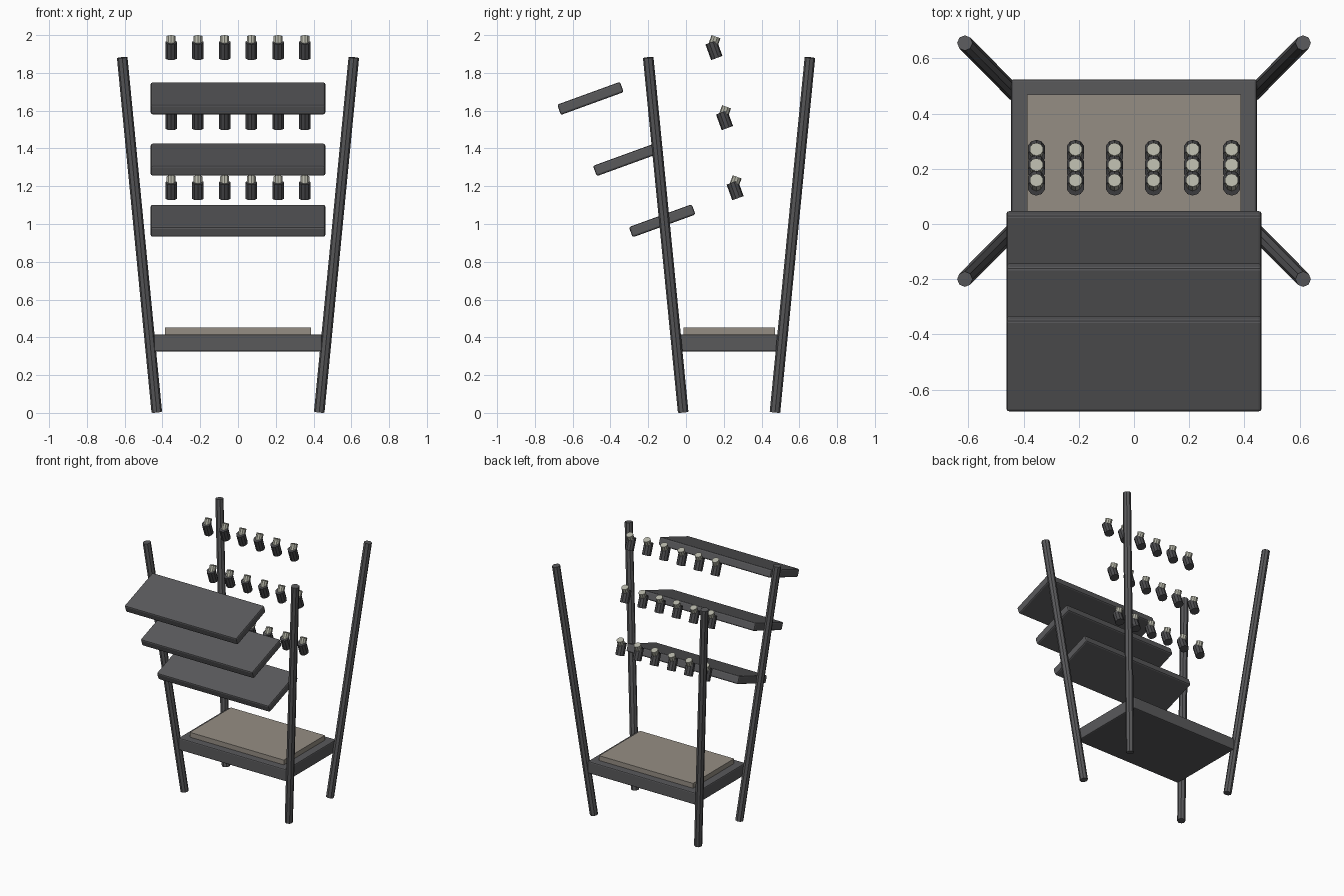
import bpy, math
from mathutils import Vector

if "Cube" in bpy.data.objects:
    bpy.data.objects.remove(bpy.data.objects["Cube"])

TILT = math.radians(20)
YC = 0.228  # frame centre in depth


def paint(ob, mat):
    if mat:
        ob.data.materials.append(mat)
    return ob


def material(name, rgb):
    m = bpy.data.materials.new(name)
    m.diffuse_color = (*rgb, 1)
    m.use_nodes = True
    m.node_tree.nodes["Principled BSDF"].inputs["Base Color"].default_value = m.diffuse_color
    return m


def slab(name, loc, size, tilt=0, bevel=0, mat=None):
    bpy.ops.mesh.primitive_cube_add(size=1, location=loc, rotation=(tilt, 0, 0))
    ob = bpy.context.object
    ob.name = name
    ob.scale = size
    bpy.ops.object.transform_apply(location=False, rotation=False, scale=True)
    if bevel:
        b = ob.modifiers.new("bevel", 'BEVEL')
        b.width, b.segments = bevel, 2
    return paint(ob, mat)


def rod(name, loc, r, depth, sides, rot, mat=None):
    bpy.ops.mesh.primitive_cylinder_add(vertices=sides, radius=r, depth=depth,
                                        location=loc, rotation=rot)
    ob = bpy.context.object
    ob.name = name
    return paint(ob, mat)


dark = material("dark_metal", (0.10, 0.10, 0.105))
black = material("holder_dark", (0.07, 0.07, 0.075))
board = material("board_beige", (0.30, 0.27, 0.23))
pale = material("cap_pale", (0.45, 0.45, 0.38))

# four splayed posts
for sx in (-1, 1):
    for sy in (-1, 1):
        a = Vector((sx * 0.43, YC + sy * 0.243, 0.004))
        b = Vector((sx * 0.613, YC + sy * 0.428, 1.881))
        rot = (b - a).to_track_quat('Z', 'Y').to_euler()
        rod("post", (a + b) / 2, 0.028, (b - a).length, 8, rot, dark)

# base tray and its board
slab("base_tray", (0, YC, 0.371), (0.89, 0.592, 0.09), 0, 0.008, dark)
slab("base_board", (0, YC, 0.433), (0.775, 0.484, 0.038), 0, 0, board)

# three tilted shelves, each with a row of capped holders
for i in range(3):
    slab("shelf", (-0.126 - 0.19 * i, 0, 0)[1:2] + (-0.126 - 0.19 * i, 1.017 + 0.324 * i),
         (0.924, 0.354, 0.058), TILT, 0.01, dark)
    y, z = 0.260 - 0.056 * i, 1.178 + 0.371 * i
    for k in range(6):
        x = (k - 2.5) * 0.1415
        rod("holder_body", (x, y, z), 0.032, 0.088, 10, (TILT, 0, 0), black)
        rod("holder_cap", (x, y + 0.002, z + 0.047), 0.025, 0.052, 10, (-TILT, 0, 0), pale)
